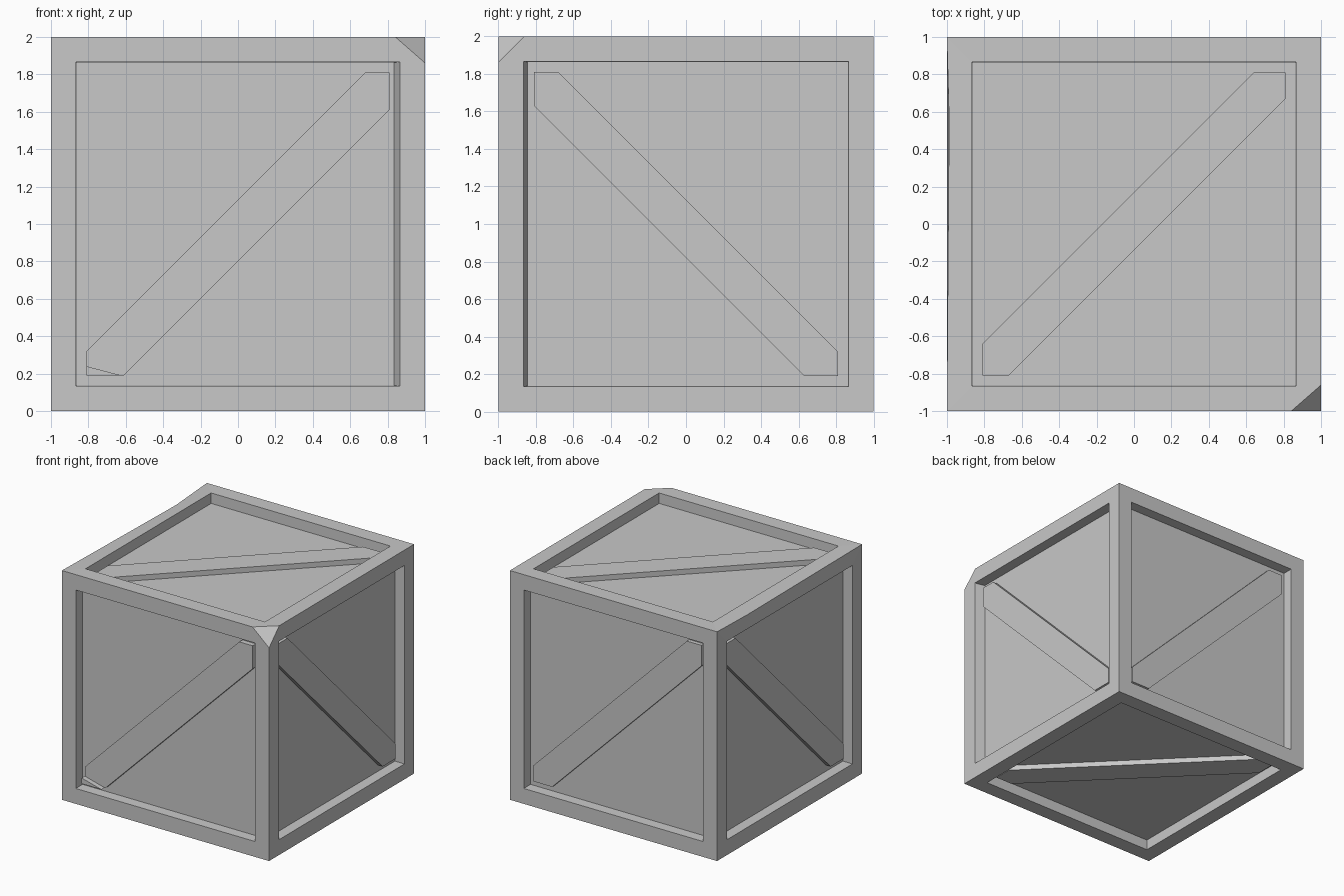
import bpy, bmesh
from mathutils import Vector

old = bpy.data.objects.get("Cube")
if old:
    bpy.data.objects.remove(old, do_unlink=True)

grey = bpy.data.materials.new("plain_grey")
grey.use_nodes = True
COLOUR = (0.58, 0.58, 0.58, 1)
grey.diffuse_color = COLOUR
grey.node_tree.nodes["Principled BSDF"].inputs["Base Color"].default_value = COLOUR

OPEN = 0.81      # half width of each recess
FLOOR = 0.91     # distance of recess floors from the centre
CENTRE = Vector((0, 0, 1))


def make_object(name, bm):
    bmesh.ops.recalc_face_normals(bm, faces=bm.faces)
    mesh = bpy.data.meshes.new(name)
    bm.to_mesh(mesh)
    bm.free()
    mesh.materials.append(grey)
    obj = bpy.data.objects.new(name, mesh)
    bpy.context.collection.objects.link(obj)
    return obj


def plate(name, points, normal, right, low, high):
    """Prism standing on one side of the box, outlined in that side's plane."""
    n, u = Vector(normal), Vector(right)
    v = n.cross(u)
    bm = bmesh.new()
    base = bm.faces.new([bm.verts.new(CENTRE + u * a + v * b + n * low) for a, b in points])
    top = bmesh.ops.extrude_face_region(bm, geom=[base])["geom"]
    bmesh.ops.translate(bm, vec=n * (high - low),
                        verts=[g for g in top if isinstance(g, bmesh.types.BMVert)])
    return make_object(name, bm)


# Box with a recess in every side
bm = bmesh.new()
bmesh.ops.create_cube(bm, size=2)
bmesh.ops.translate(bm, vec=CENTRE, verts=bm.verts)
sides = list(bm.faces)
bmesh.ops.inset_individual(bm, faces=sides, thickness=1 - OPEN)
bmesh.ops.inset_individual(bm, faces=sides, thickness=0.003, depth=FLOOR - 1)

# Sloping recess walls on the front and the +x side
for v in bm.verts:
    if abs(v.co.y + FLOOR) < 0.01 and v.co.x > 0.7:
        v.co.x -= 0.03
    if abs(v.co.x - FLOOR) < 0.01 and v.co.y < -0.7:
        v.co.y += 0.02

# Worn dent in the top edge
for e in list(bm.edges):
    a, b = e.verts
    if all(v.co.x < -0.99 and v.co.z > 1.99 for v in (a, b)):
        start = a if a.co.y < b.co.y else b
        edge, nick = bmesh.utils.edge_split(e, start, 0.78)
        nick.co += Vector((0.012, 0, -0.02))
        edge = next(k for k in nick.link_edges if start in k.verts or k.other_vert(nick).co.y < 0)
        far = edge.other_vert(nick)
        bmesh.utils.edge_split(edge, far, 0.74)
        break

# Broken corner
p, q, r = Vector((0.84, -1, 2)), Vector((1, -0.86, 2)), Vector((1, -1, 1.86))
cut = (q - p).cross(r - p)
if cut.x < 0:
    cut.negate()
bmesh.ops.bisect_plane(bm, geom=bm.verts[:] + bm.edges[:] + bm.faces[:], dist=0.0001,
                       plane_co=p, plane_no=cut, clear_outer=True)
bmesh.ops.holes_fill(bm, edges=[e for e in bm.edges if e.is_boundary], sides=0)
make_object("box_frame", bm)

# Diagonal braces: normal, right vector, lean, upper and lower half widths, height
braces = {
    "front": ((0, -1, 0), (1, 0, 0), 1, 0.13, 0.20, 0.955),
    "back": ((0, 1, 0), (-1, 0, 0), 1, 0.14, 0.18, 0.945),
    "left": ((1, 0, 0), (0, 1, 0), -1, 0.13, 0.18, 0.955),
    "right": ((-1, 0, 0), (0, -1, 0), -1, 0.13, 0.18, 0.955),
    "top": ((0, 0, 1), (1, 0, 0), 1, 0.17, 0.14, 0.955),
    "bottom": ((0, 0, -1), (1, 0, 0), 1, 0.16, 0.16, 0.955),
}
for side, (normal, right, lean, up, down, height) in braces.items():
    s = OPEN
    outline = [(-s, -s), (down - s, -s), (s, s - down), (s, s), (s - up, s), (-s, up - s)]
    plate(side + "_brace", [(a * lean, b) for a, b in outline], normal, right,
          FLOOR - 0.01, height)

# Small filled corner of the front recess
plate("front_corner_fill", [(-OPEN, -OPEN), (-0.62, -OPEN), (-OPEN, -0.76)],
      (0, -1, 0), (1, 0, 0), FLOOR - 0.01, 0.998)
